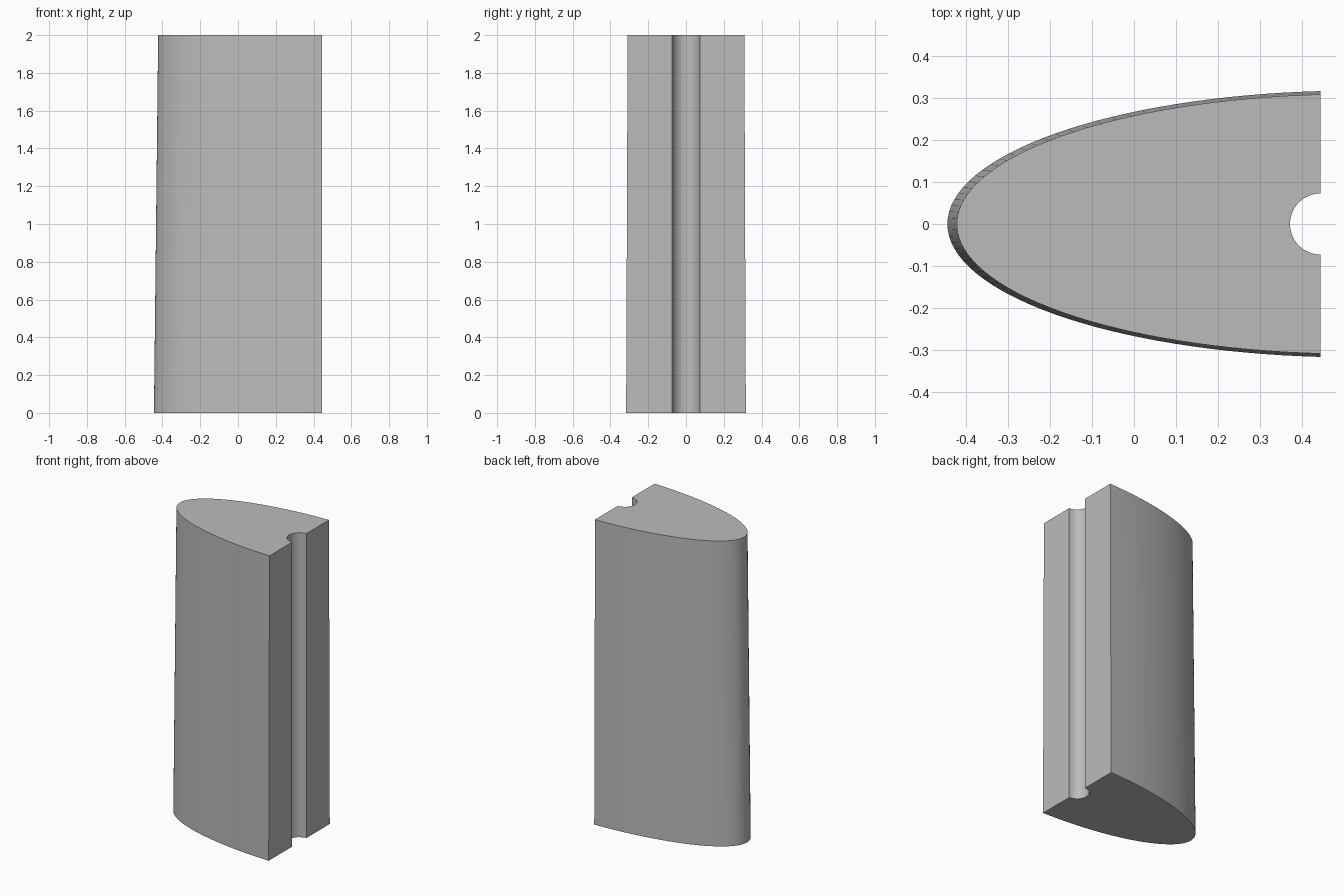
import bpy
import bmesh
from math import pi, sin, cos, acos, sqrt

if "Cube" in bpy.data.objects:
    bpy.data.objects.remove(bpy.data.objects["Cube"], do_unlink=True)

HEIGHT = 2.0
BACK = 0.445            # flat trailing face
A, B = 0.97, 0.318      # ellipse radii of the nose outline
GROOVE = 0.073
TAPER = 0.975           # top outline relative to the base

grey = bpy.data.materials.new("plain grey")
grey.use_nodes = True
colour = (0.5, 0.5, 0.5, 1)
grey.diffuse_color = colour
grey.node_tree.nodes["Principled BSDF"].inputs["Base Color"].default_value = colour


def section(scale, nose_steps=64, groove_steps=24):
    """Rounded nose, flat back and a half-round groove, as one loop."""
    centre = A - BACK
    limit = acos((centre - BACK) / A)
    points = []
    for i in range(nose_steps + 1):
        t = limit * (2 * i / nose_steps - 1)
        x, y = centre - A * cos(t), B * sin(t)
        points.append((BACK + (x - BACK) * scale, y * scale))
    for i in range(groove_steps + 1):
        t = pi * i / groove_steps
        points.append((BACK - GROOVE * sin(t), GROOVE * cos(t)))
    return points


# Tapered body lofted between the base and top sections
bm = bmesh.new()
base = [bm.verts.new((x, y, 0)) for x, y in section(1)]
top = [bm.verts.new((x, y, HEIGHT)) for x, y in section(TAPER)]
for i in range(len(base)):
    j = (i + 1) % len(base)
    bm.faces.new((base[i], base[j], top[j], top[i]))
bm.faces.new(base)
bm.faces.new(top)
bmesh.ops.recalc_face_normals(bm, faces=bm.faces)

mesh = bpy.data.meshes.new("tapered_nose_block")
bm.to_mesh(mesh)
bm.free()
mesh.materials.append(grey)
block = bpy.data.objects.new("tapered_nose_block", mesh)
bpy.context.collection.objects.link(block)

# Smooth curves, crisp caps and corners
bpy.ops.object.select_all(action="DESELECT")
block.select_set(True)
bpy.context.view_layer.objects.active = block
bpy.ops.object.shade_smooth_by_angle(angle=pi / 6)
